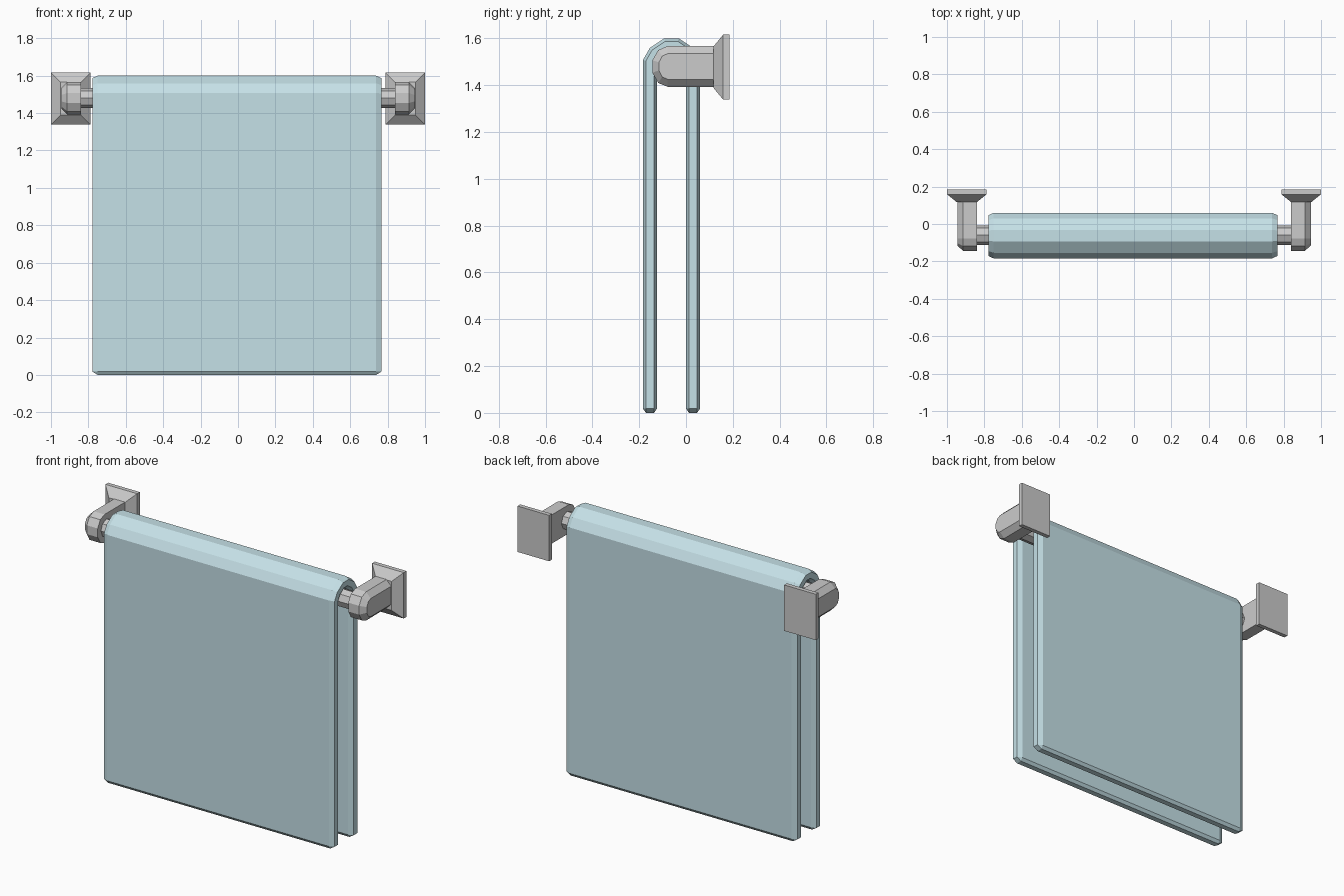
import bpy, bmesh, math
from mathutils import Vector

if "Cube" in bpy.data.objects:
    bpy.data.objects.remove(bpy.data.objects["Cube"])

BAR_Y, BAR_Z = -0.06, 1.48


def loft(name, rings):
    """Join equal-length rings of points into a closed solid."""
    bm = bmesh.new()
    vs = [[bm.verts.new(p) for p in r] for r in rings]
    n = len(vs[0])
    for a, b in zip(vs, vs[1:]):
        for i in range(n):
            j = (i + 1) % n
            bm.faces.new((a[i], a[j], b[j], b[i]))
    bm.faces.new(vs[0])
    bm.faces.new(vs[-1])
    bmesh.ops.remove_doubles(bm, verts=bm.verts, dist=1e-4)
    bmesh.ops.recalc_face_normals(bm, faces=bm.faces)
    me = bpy.data.meshes.new(name)
    bm.to_mesh(me)
    bm.free()
    ob = bpy.data.objects.new(name, me)
    bpy.context.collection.objects.link(ob)
    return ob


# Towel: chamfered flat section swept over the bar along an upside-down U
R = 0.092
cy = -0.062
path = [Vector((cy - R, 0.018)), Vector((cy - R, 1.50))]
path += [Vector((-0.132, 1.538)), Vector((-0.084, 1.57))]
path += [Vector((2 * cy - p.x, p.y)) for p in reversed(path)]


def section(p, off, hx, t, hx2, t2):
    cx = -0.006
    pts = [(-hx, t), (hx, t), (hx2, t2), (hx2, -t2),
           (hx, -t), (-hx, -t), (-hx2, -t2), (-hx2, t2)]
    return [(cx + x, p.x + off.x * d, p.y + off.y * d) for x, d in pts]


rings = []
for i, p in enumerate(path):
    d0 = (p - path[i - 1]).normalized() if i else Vector((0, 1))
    d1 = (path[i + 1] - p).normalized() if i < len(path) - 1 else Vector((0, -1))
    n0, n1 = Vector((-d0.y, d0.x)), Vector((-d1.y, d1.x))
    m = (n0 + n1) / (1 + n0.dot(n1))          # mitred normal
    rings.append(section(p, m, 0.744, 0.03, 0.773, 0.017))
for k, s in ((0, 1), (-1, -1)):
    q = Vector((path[k].x, 0))
    hem = section(q, Vector((-s, 0)), 0.744, 0.017, 0.744, 0.017)
    rings.insert(0, hem) if k == 0 else rings.append(hem)
towel = loft("towel", rings)
mat = bpy.data.materials.new("pale_blue")
mat.diffuse_color = (0.56, 0.75, 0.80, 1)
mat.use_nodes = True
mat.node_tree.nodes["Principled BSDF"].inputs["Base Color"].default_value = mat.diffuse_color
towel.data.materials.append(mat)

# Rail: eight-sided bar
loft("rail", [[(x, BAR_Y + 0.053 * math.sin(k * math.pi / 4),
                BAR_Z + 0.053 * math.cos(k * math.pi / 4)) for k in range(8)]
              for x in (-0.85, 0.85)])


# Bracket arms: rounded tip, chamfered outer side
def arm_ring(x, ry, rz):
    pts = [(x, 0.118, BAR_Z + rz)]
    for k in range(6):
        a = math.pi / 2 - k * math.pi / 5
        pts.append((x, -0.078 - ry * math.cos(a), BAR_Z + rz * math.sin(a)))
    return pts + [(x, 0.118, BAR_Z - rz)]


def rect(y, hx, hz, s):
    return [(s * 0.894 + a * hx, y, 1.477 + b * hz)
            for a, b in ((-1, -1), (1, -1), (1, 1), (-1, 1))]


for s, side in ((-1, "left"), (1, "right")):
    loft(side + "_arm", [arm_ring(s * 0.84, 0.069, 0.087),
                         arm_ring(s * 0.913, 0.069, 0.087),
                         arm_ring(s * 0.945, 0.04, 0.055)])
    # Wall plate with sloped front
    loft(side + "_wall_plate", [rect(0.117, 0.054, 0.088, s),
                                rect(0.159, 0.106, 0.139, s),
                                rect(0.185, 0.106, 0.139, s)])
